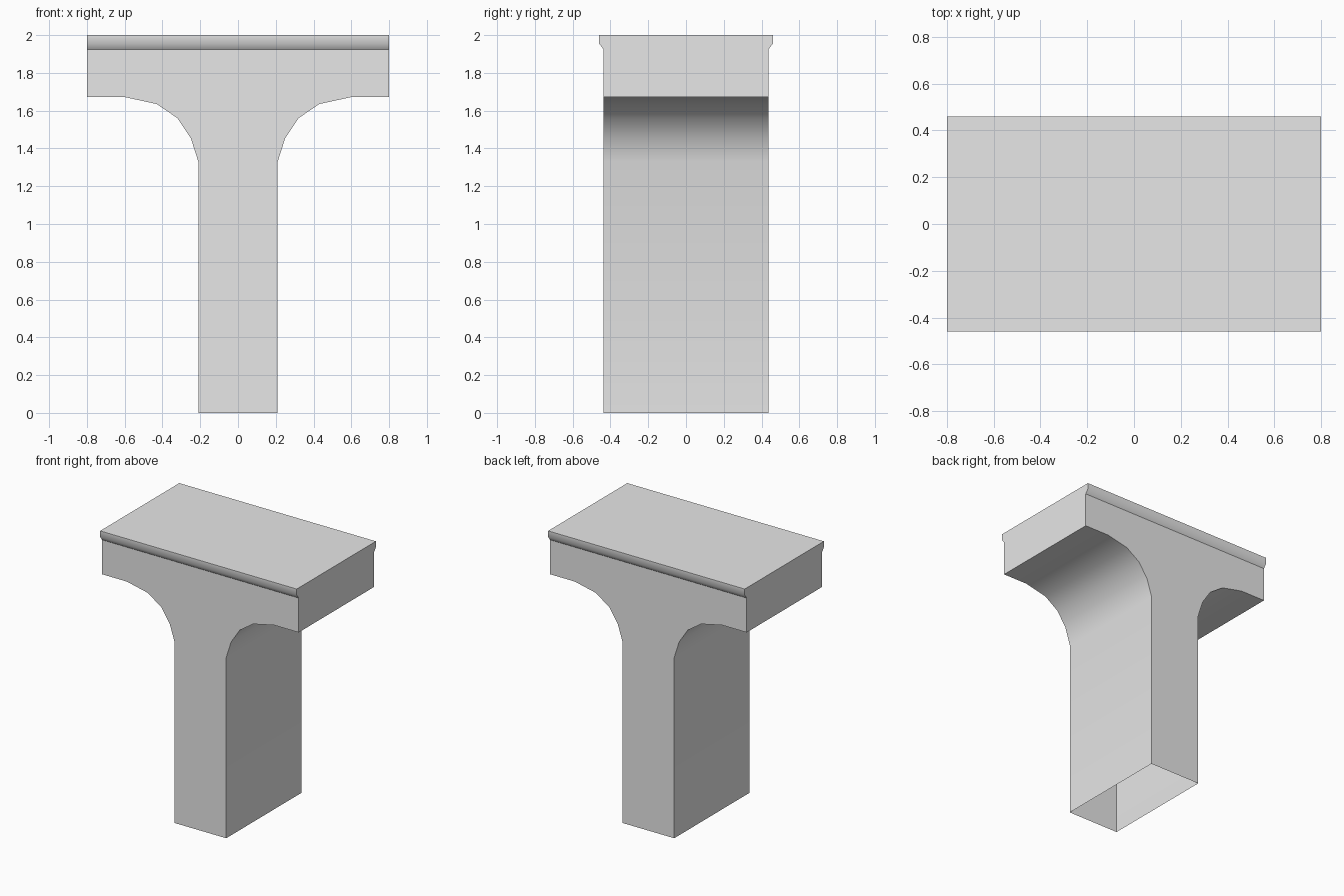
import bpy, bmesh, math
from mathutils import Vector

cube = bpy.data.objects.get("Cube")
if cube:
    bpy.data.objects.remove(cube, do_unlink=True)

HALF_X, HALF_Y, LIP_Y = 0.8, 0.437, 0.46
NECK_Z, TOP_Z = 1.925, 2.0

concrete = bpy.data.materials.new("concrete_grey")
concrete.use_nodes = True
colour = (0.8, 0.8, 0.8, 1)
concrete.diffuse_color = colour
concrete.node_tree.nodes["Principled BSDF"].inputs["Base Color"].default_value = colour


def prism(bm, profile, place, depth):
    """Closed prism: place(a, b, d) maps a profile point at depth d to space."""
    ends = [[bm.verts.new(place(a, b, d)) for a, b in profile] for d in (-depth, depth)]
    faces = [bm.faces.new(e) for e in ends]
    n = len(profile)
    for i in range(n):
        j = (i + 1) % n
        faces.append(bm.faces.new((ends[0][i], ends[0][j], ends[1][j], ends[1][i])))
    bmesh.ops.recalc_face_normals(bm, faces=faces)


def mirrored(half):
    return half + [(-a, b) for a, b in reversed(half)]


bm = bmesh.new()

# Column flaring into the cap, extruded front to back
pier = [(0.21, 0), (0.21, 1.33), (0.25, 1.455), (0.32, 1.56), (0.43, 1.635),
        (0.6, 1.672), (HALF_X, 1.672), (HALF_X, NECK_Z)]
prism(bm, mirrored(pier), lambda a, b, d: Vector((a, d, b)), HALF_Y)

# Top slab with a chamfered lip, extruded left to right
lip = [(HALF_Y, NECK_Z), (LIP_Y, 1.955), (LIP_Y, TOP_Z)]
prism(bm, mirrored(lip), lambda a, b, d: Vector((d, a, b)), HALF_X)

# Join the two, leaving the foot open and the inside hollow
inner = [f for f in bm.faces
         if any(all(abs(v.co.z - z) < 1e-4 for v in f.verts) for z in (0, NECK_Z))]
bmesh.ops.delete(bm, geom=inner, context='FACES')
bmesh.ops.remove_doubles(bm, verts=bm.verts[:], dist=1e-4)

# Smooth the flare and lip; keep corners and the lip's lower edge crisp
for f in bm.faces:
    f.smooth = True
for e in bm.edges:
    at_neck = all(abs(v.co.z - NECK_Z) < 1e-4 for v in e.verts)
    e.smooth = not at_neck and e.calc_face_angle(math.pi) < math.radians(50)

mesh = bpy.data.meshes.new("bridge_pier")
bm.to_mesh(mesh)
bm.free()
mesh.materials.append(concrete)
obj = bpy.data.objects.new("bridge_pier", mesh)
bpy.context.collection.objects.link(obj)
